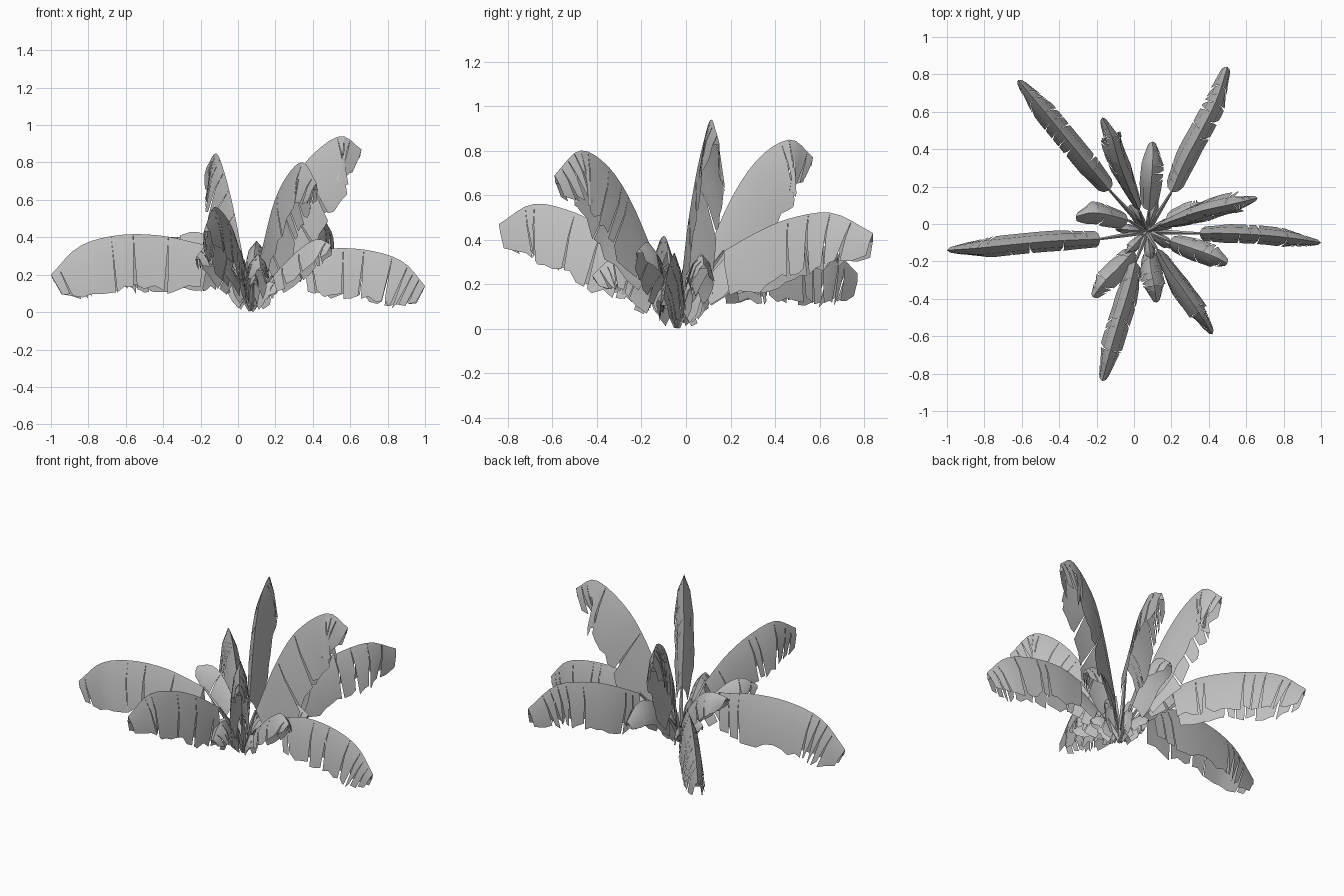
import bpy, bmesh, math, random
from mathutils import Vector

if "Cube" in bpy.data.objects:
    bpy.data.objects.remove(bpy.data.objects["Cube"])

random.seed(4)
BASE = Vector((0.07, -0.04, 0.012))
DOWN = Vector((0, 0, -1))
OUT = (0, 0.66, 1)       # blade section: distance out from the rib
DROP = (0, 0.36, 1)      # blade section: distance down from the rib

leaf_grey = bpy.data.materials.new("leaf_grey")
leaf_grey.diffuse_color = (0.52, 0.52, 0.52, 1)
leaf_grey.use_nodes = True
leaf_grey.node_tree.nodes["Principled BSDF"].inputs["Base Color"].default_value = leaf_grey.diffuse_color


def spline(pts, u):
    """Catmull-Rom point at u in 0..1 along pts."""
    x = u * (len(pts) - 1)
    i = min(int(x), len(pts) - 2)
    t = x - i
    b, c = pts[i], pts[i + 1]
    a = pts[i - 1] if i else b * 2 - c
    d = pts[i + 2] if i + 2 < len(pts) else c * 2 - b
    return 0.5 * (2 * b + (c - a) * t + (2 * a - 5 * b + 4 * c - d) * t * t
                  + (3 * b - a - 3 * c + d) * t ** 3)


def tangent(pts, u):
    return (spline(pts, min(u + 0.02, 1)) - spline(pts, max(u - 0.02, 0))).normalized()


def outline(s, start):
    """Blade depth along the leaf: broad start, rounded tip."""
    return start + (1 - start) * min(s / 0.2, 1) - 0.58 * max(0, (s - 0.68) / 0.32) ** 1.7


def finish(name, bm):
    bmesh.ops.remove_doubles(bm, verts=bm.verts, dist=0.0004)
    me = bpy.data.meshes.new(name)
    for f in bm.faces:
        f.smooth = True
    bm.to_mesh(me)
    bm.free()
    me.materials.append(leaf_grey)
    ob = bpy.data.objects.new(name, me)
    bpy.context.collection.objects.link(ob)
    bpy.ops.object.select_all(action='DESELECT')
    ob.select_set(True)
    bpy.context.view_layer.objects.active = ob
    bpy.ops.object.shade_smooth_by_angle(angle=math.radians(40))


def stalk(name, end, thick):
    """Tapered four-sided stem from the crown to the blade."""
    bm = bmesh.new()
    mid = BASE.lerp(end, 0.5) + Vector((0, 0, 0.02))
    path = [BASE, mid, end]
    rings = []
    for k in range(5):
        u = k / 4
        t = tangent(path, u)
        side = t.cross(Vector((0, 0, 1))).normalized()
        up = side.cross(t)
        r = thick * (1 - 0.6 * u)
        ring = []
        for q in range(4):
            a = q * math.pi / 2
            p = spline(path, u) + side * r * math.cos(a) + up * r * math.sin(a)
            p.z = max(p.z, 0)
            ring.append(bm.verts.new(p))
        rings.append(ring)
    for a, b in zip(rings, rings[1:]):
        for q in range(4):
            bm.faces.new((a[q], a[(q + 1) % 4], b[(q + 1) % 4], b[q]))
    bm.faces.new(rings[0][::-1])
    bm.faces.new(rings[-1])
    finish(name, bm)


def blade(name, pts, depth, spread, strips, start):
    """Folded, drooping leaf with torn strips on both halves."""
    bm = bmesh.new()
    flat = pts[-1] - pts[0]
    side = Vector((flat.y, -flat.x, 0)).normalized()

    def point(s, half, row, length, shift):
        # row 0 on the rib, 1 on the shoulder, 2 at the torn edge
        t = tangent(pts, s)
        hang = (t.cross(side) + DOWN).normalized()
        f = outline(s, start)
        drop = DROP[row] * depth * f * (length if row == 2 else 1)
        p = spline(pts, s) + side * half * OUT[row] * spread * f + hang * drop
        p += t * shift * (0, 0.25, 1)[row]
        p.z = max(p.z, 0.012)
        return p

    step = (pts[-1] - pts[0]).length / strips
    for half in (1, -1):
        length, shift = random.uniform(0.92, 1.05), 0
        for i in range(strips):
            s0, s1 = i / strips, (i + 1) / strips
            # tears grow more frequent toward the tip
            torn = random.random() < 0.2 + 0.55 * s0
            end_len = random.uniform(0.92, 1.05)
            end_shift = -step * random.uniform(0.08, 0.35) if torn else 0
            cols = [[point(s0, half, r, length, shift) for r in range(3)],
                    [point(s1, half, r, end_len, end_shift) for r in range(3)]]
            va, vb = [[bm.verts.new(p) for p in c] for c in cols]
            for r in range(2):
                quad = [va[r], va[r + 1], vb[r + 1], vb[r]]
                bm.faces.new(quad if half == 1 else quad[::-1])
            length = random.uniform(0.88, 1.06) if torn else end_len
            shift = step * random.uniform(0, 0.15) if torn else 0
    # close the tip between both halves
    tip = [bm.verts.new(point(1, h, r, 0.9, 0)) for h, r in
           ((1, 0), (1, 1), (-1, 1))]
    bm.faces.new(tip)
    finish(name, bm)


def leaf(name, rib, depth, spread, strips, thick=0.016, start=0.78):
    pts = [Vector(p) for p in rib]
    stalk(name + "_stalk", pts[0], thick)
    blade(name + "_blade", pts, depth, spread, strips, start)


# Large leaves: rib points from blade start to tip, depth, half width
LARGE = {
    "right_leaf": ([(.35, -.05, .30), (.50, -.05, .34), (.70, -.06, .33),
                    (.88, -.08, .27), (1.0, -.1, .14)], .26, .05),
    "left_leaf": ([(-.18, -.08, .36), (-.42, -.09, .41), (-.65, -.11, .41),
                   (-.85, -.13, .35), (-1.0, -.14, .2)], .29, .055),
    "back_left_leaf": ([(-.13, .18, .33), (-.24, .31, .39), (-.38, .48, .4),
                        (-.52, .65, .36), (-.62, .77, .25)], .27, .06),
    "back_right_leaf": ([(.20, .17, .35), (.27, .33, .44), (.35, .48, .5),
                         (.44, .66, .52), (.50, .84, .43)], .26, .06),
    "tall_right_leaf": ([(.13, -.01, .27), (.24, .03, .58), (.36, .07, .8),
                         (.54, .11, .94), (.66, .14, .87)], .30, .055),
    "tall_front_leaf": ([(.12, -.13, .3), (.19, -.25, .58), (.27, -.36, .74),
                         (.35, -.48, .8), (.42, -.59, .69)], .26, .055),
    "front_leaf": ([(.01, -.2, .33), (-.03, -.36, .45), (-.08, -.52, .53),
                    (-.13, -.69, .56), (-.17, -.84, .47)], .27, .06),
    "tall_back_leaf": ([(.03, .07, .28), (-.03, .2, .58), (-.08, .33, .77),
                        (-.12, .47, .85), (-.17, .57, .77)], .27, .055),
}
for name, (rib, depth, spread) in LARGE.items():
    leaf(name, rib, depth, spread, 15, start=0.55 if "tall" in name else 0.78)

# Small leaves around the crown
SMALL = {
    "small_back_leaf": [(.08, .07, .2), (.09, .2, .34), (.1, .33, .38), (.1, .44, .3)],
    "small_right_leaf": [(.19, -.09, .2), (.31, -.13, .32), (.42, -.17, .39), (.5, -.21, .36)],
    "small_front_left_leaf": [(0, -.14, .18), (-.08, -.23, .31), (-.16, -.31, .36), (-.22, -.39, .3)],
    "small_front_leaf": [(.08, -.14, .16), (.09, -.24, .28), (.11, -.34, .31), (.12, -.42, .24)],
    "small_left_leaf": [(-.03, .02, .26), (-.14, .05, .39), (-.23, .06, .43), (-.31, .04, .41)],
    "small_inner_leaf": [(.17, .02, .2), (.26, .05, .3), (.35, .07, .34), (.43, .08, .29)],
}
for name, rib in SMALL.items():
    leaf(name, rib, .13, .06, 8, .016)

# Short young shoots filling the crown
for i in range(7):
    a = math.tau * (i + 0.4) / 7
    d = Vector((math.cos(a), math.sin(a), 0))
    rise = random.uniform(0.13, 0.24)
    rib = [BASE + d * k * 0.055 + Vector((0, 0, rise * h))
           for k, h in ((0.5, 0.4), (1.3, 0.85), (2.3, 1.0), (3.1, 0.8))]
    leaf("young_shoot_%d" % (i + 1), rib, .09, .03, 5, .018)
